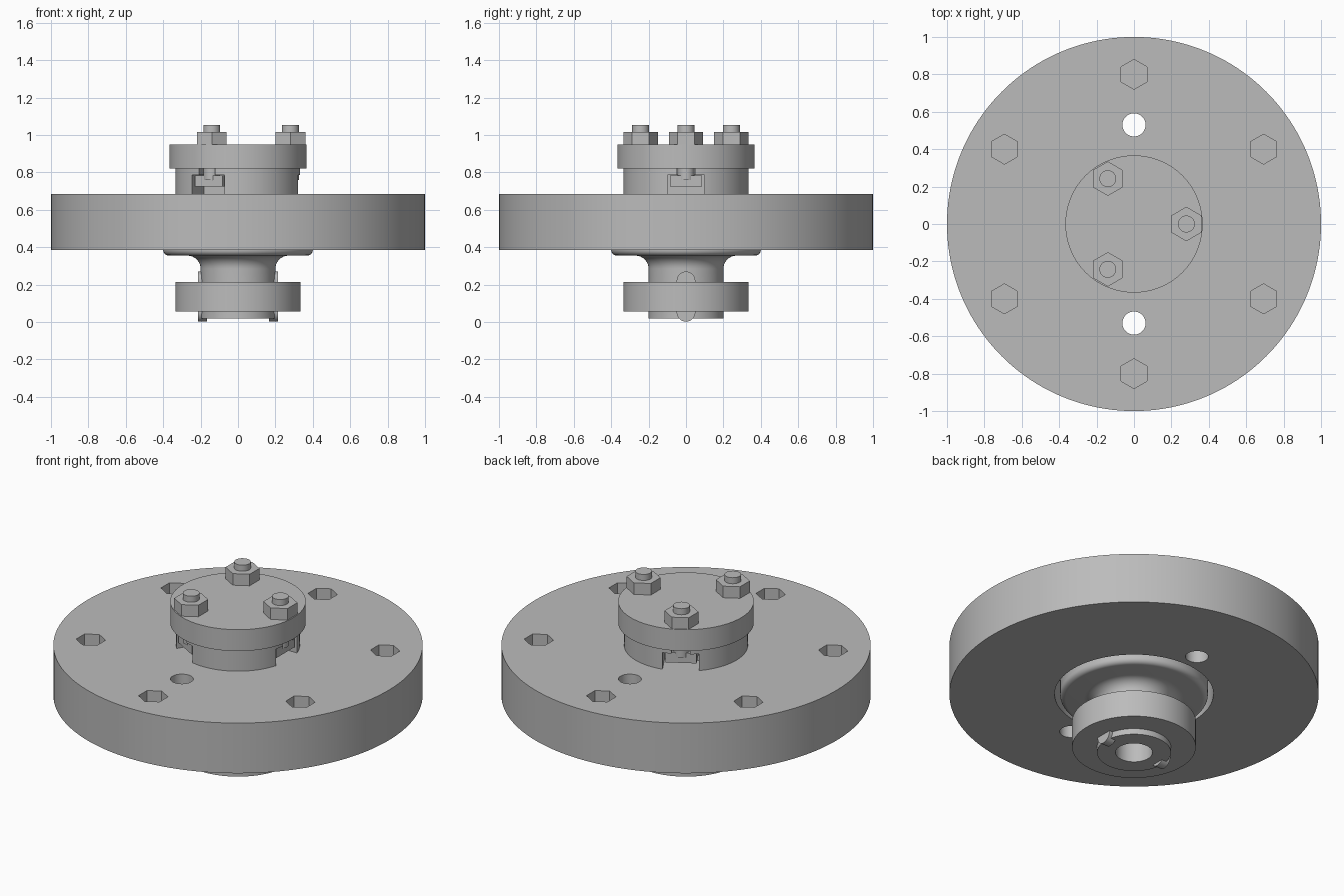
import bpy, bmesh
from math import pi, sin, cos, radians
from mathutils import Matrix, Vector

cube = bpy.data.objects.get("Cube")
if cube:
    bpy.data.objects.remove(cube)

steel = bpy.data.materials.new("plain_grey")
steel.use_nodes = True
GREY = (0.5, 0.5, 0.5, 1)
steel.diffuse_color = GREY
steel.node_tree.nodes["Principled BSDF"].inputs["Base Color"].default_value = GREY


def finish(name, bm):
    bmesh.ops.recalc_face_normals(bm, faces=bm.faces)
    mesh = bpy.data.meshes.new(name)
    bm.to_mesh(mesh)
    bm.free()
    mesh.materials.append(steel)
    ob = bpy.data.objects.new(name, mesh)
    bpy.context.collection.objects.link(ob)
    return ob


def activate(ob):
    bpy.ops.object.select_all(action='DESELECT')
    ob.select_set(True)
    bpy.context.view_layer.objects.active = ob


def prism(name, r, z0, z1, x=0, y=0, sides=48):
    bm = bmesh.new()
    ring = [bm.verts.new((x + r * sin(2 * pi * i / sides), y + r * cos(2 * pi * i / sides), z0))
            for i in range(sides)]
    extrude(bm, bm.faces.new(ring), (0, 0, z1 - z0))
    return finish(name, bm)


def extrude(bm, face, offset):
    new = bmesh.ops.extrude_face_region(bm, geom=[face], use_keep_orig=True)["geom"]
    verts = [v for v in new if isinstance(v, bmesh.types.BMVert)]
    bmesh.ops.translate(bm, verts=verts, vec=Vector(offset))


def lathe(name, profile, steps=128):
    # revolve a closed (radius, height) outline about z
    bm = bmesh.new()
    rings = [[bm.verts.new((r * cos(2 * pi * i / steps), r * sin(2 * pi * i / steps), z))
              for r, z in profile] for i in range(steps)]
    n = len(profile)
    for i in range(steps):
        a, b = rings[i], rings[(i + 1) % steps]
        for j in range(n):
            k = (j + 1) % n
            bm.faces.new((a[j], a[k], b[k], b[j]))
    return finish(name, bm)


def box(name, x0, x1, half_y, z0, z1, angle=0):
    bm = bmesh.new()
    bmesh.ops.create_cube(bm, size=1)
    bmesh.ops.scale(bm, vec=(x1 - x0, 2 * half_y, z1 - z0), verts=bm.verts)
    bmesh.ops.translate(bm, vec=((x0 + x1) / 2, 0, (z0 + z1) / 2), verts=bm.verts)
    bm.transform(Matrix.Rotation(angle, 4, 'Z'))
    return finish(name, bm)


def cut(ob, cutters):
    for c in cutters:
        mod = ob.modifiers.new("cut", 'BOOLEAN')
        mod.operation, mod.solver, mod.object = 'DIFFERENCE', 'EXACT', c
        activate(ob)
        bpy.ops.object.modifier_apply(modifier=mod.name)
        bpy.data.objects.remove(c)


def smooth(ob):
    activate(ob)
    bpy.ops.object.shade_smooth_by_angle(angle=radians(30))


THIRDS = [0, 2 * pi / 3, 4 * pi / 3]

# Large disc with hex pockets, two through holes and a round recess below
disc = prism("main_disc", 1.0, 0.385, 0.685, sides=160)
cutters = [prism("pocket", 0.08, 0.5, 0.8, 0.8 * sin(i * pi / 3), 0.8 * cos(i * pi / 3), 6)
           for i in range(6)]
cutters += [prism("hole", 0.062, 0.3, 0.8, 0, s * 0.53) for s in (-1, 1)]
cutters.append(prism("recess", 0.43, 0.3, 0.56, sides=128))
cut(disc, cutters)

# Hub: bored shaft with a filleted, round-edged flange
fillet = [(0.27 - 0.07 * cos(t * pi / 16), 0.285 + 0.07 * sin(t * pi / 16)) for t in range(9)]
edge = [(0.37 + 0.03 * sin(t * pi / 12), 0.385 - 0.03 * cos(t * pi / 12)) for t in range(7)]
hub = lathe("hub_shaft", [(0.1, 0.02), (0.2, 0.02)] + fillet + edge
            + [(0.4, 0.57), (0.1, 0.57)])

# Lower collar around the shaft
lower = lathe("lower_collar", [(0.195, 0.055), (0.335, 0.055), (0.335, 0.215), (0.195, 0.215)])

# Round-ended keys on both sides of the shaft
keys = []
for side, word in ((1, "left"), (-1, "right")):
    bm = bmesh.new()
    outline = []
    for centre, start in ((0.22, 0), (0.052, pi)):
        for i in range(17):
            a = start + i * pi / 16
            outline.append(bm.verts.new((side * 0.165, 0.05 * cos(a), centre + 0.05 * sin(a))))
    extrude(bm, bm.faces.new(outline), (side * 0.05, 0, 0))
    keys.append(finish(word + "_key", bm))

# Upper collar with three T slots
upper = prism("upper_collar", 0.335, 0.68, 0.822, sides=128)
for a in THIRDS:
    cut(upper, [box("wide_slot", 0.19, 0.45, 0.1, 0.6, 0.785, a),
                box("narrow_slot", 0.22, 0.45, 0.05, 0.77, 0.9, a)])

# Clamping cap
cap = prism("top_cap", 0.367, 0.82, 0.948, sides=128)

# Bolts: captive head, shank and hex nut
parts = []
for i, a in enumerate(THIRDS, 1):
    x, y = 0.28 * cos(a), 0.28 * sin(a)
    box(f"bolt_head_{i}", 0.2, 0.315, 0.085, 0.725, 0.784, a)
    parts.append(prism(f"bolt_shank_{i}", 0.045, 0.76, 1.053, x, y, 32))
    prism(f"hex_nut_{i}", 0.092, 0.946, 1.017, x, y, 6)

for ob in [disc, hub, lower, upper, cap] + keys + parts:
    smooth(ob)
